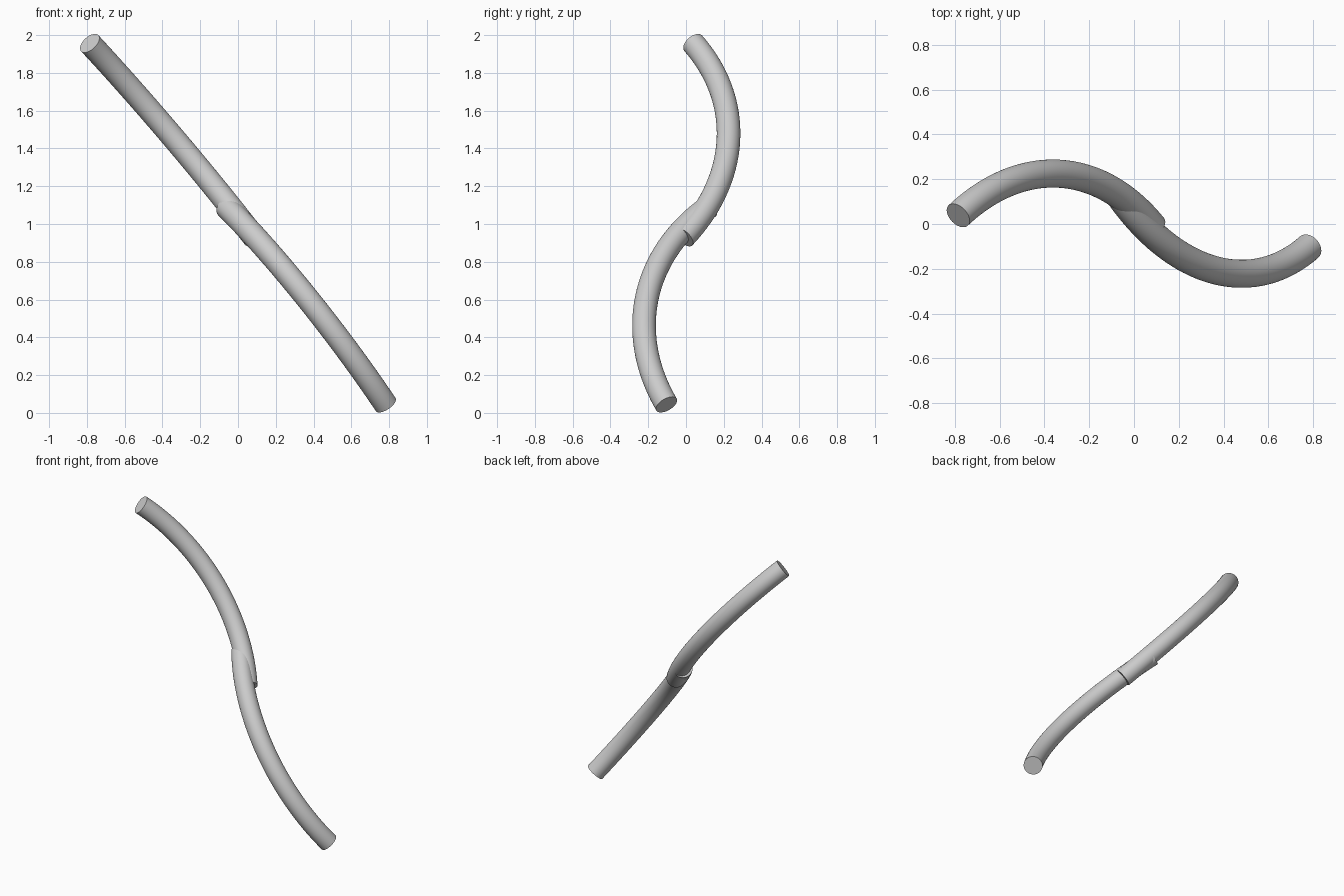
import bpy
import math
from mathutils import Vector

if "Cube" in bpy.data.objects:
    bpy.data.objects.remove(bpy.data.objects["Cube"])

RADIUS = 0.0625
SIDES = 48
STEPS = 48


def arc_points(a, b, c):
    """Circular arc from a through b to c: list of (point, tangent, binormal)."""
    a, b, c = Vector(a), Vector(b), Vector(c)
    u, v = b - a, c - a
    w = u.cross(v)
    centre = a + (w.cross(u) * v.length_squared
                  + v.cross(w) * u.length_squared) / (2 * w.length_squared)
    n = w.normalized()
    e1 = a - centre
    e2 = n.cross(e1)
    total = math.atan2((c - centre).dot(e2), (c - centre).dot(e1)) % math.tau
    out = []
    for i in range(STEPS + 1):
        t = total * i / STEPS
        radial = e1 * math.cos(t) + e2 * math.sin(t)
        out.append((centre + radial, radial.normalized(), n))
    return out


def bent_rod(name, a, b, c):
    """Sweep a round section along the arc, with flat end caps."""
    verts, faces = [], []
    for p, radial, n in arc_points(a, b, c):
        for j in range(SIDES):
            t = math.tau * j / SIDES
            verts.append(p + (radial * math.cos(t) + n * math.sin(t)) * RADIUS)
    for i in range(STEPS):
        for j in range(SIDES):
            k = (j + 1) % SIDES
            r0, r1 = i * SIDES, (i + 1) * SIDES
            faces.append((r0 + j, r1 + j, r1 + k, r0 + k))
    faces.append(tuple(range(SIDES)))
    faces.append(tuple(reversed(range(STEPS * SIDES, (STEPS + 1) * SIDES))))
    me = bpy.data.meshes.new(name)
    me.from_pydata(verts, [], faces)
    me.update()
    ob = bpy.data.objects.new(name, me)
    bpy.context.collection.objects.link(ob)
    # consistent normals and smooth sides with crisp cap edges
    import bmesh
    bm = bmesh.new()
    bm.from_mesh(me)
    bmesh.ops.recalc_face_normals(bm, faces=bm.faces)
    bm.to_mesh(me)
    bm.free()
    bpy.ops.object.select_all(action='DESELECT')
    ob.select_set(True)
    bpy.context.view_layer.objects.active = ob
    bpy.ops.object.shade_smooth_by_angle(angle=math.radians(40))
    return ob


# Two arched rods overlapping at the middle to form an S
bent_rod("upper_rod", (-0.785, 0.038, 1.957), (-0.345, 0.225, 1.46), (0.085, -0.012, 0.93))
bent_rod("lower_rod", (0.782, -0.103, 0.044), (0.49, -0.222, 0.45), (-0.06, 0.12, 1.09))
